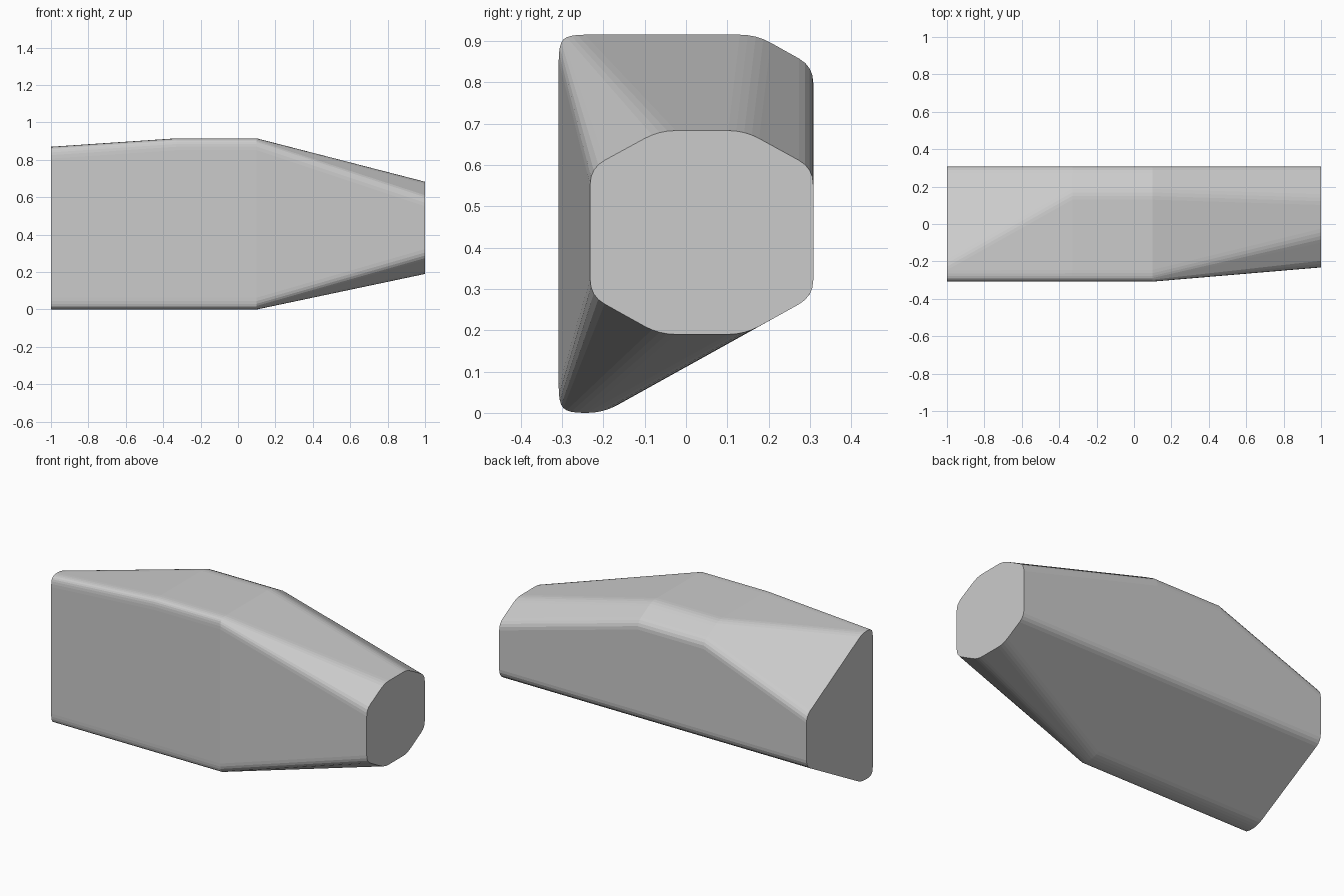
import bpy
import bmesh
from mathutils import Vector

cube = bpy.data.objects.get("Cube")
if cube:
    bpy.data.objects.remove(cube, do_unlink=True)

CUT = 0.04      # distance from a corner at which its rounding starts
STEPS = 4       # facets per rounded corner
HALF = 0.308    # half depth of the body

grey = bpy.data.materials.new("plain_grey")
grey.use_nodes = True
colour = (0.6, 0.6, 0.6, 1)
grey.diffuse_color = colour
grey.node_tree.nodes["Principled BSDF"].inputs["Base Color"].default_value = colour


def rounded(corners):
    """Round each corner of a closed (y, z) outline with a short curve."""
    pts = [Vector(c) for c in corners]
    out = []
    for i, p in enumerate(pts):
        ends = []
        for q in (pts[i - 1], pts[(i + 1) % len(pts)]):
            d = q - p
            ends.append(p + d.normalized() * min(CUT, d.length * 0.48))
        for s in range(STEPS + 1):
            t = s / STEPS
            out.append(ends[0] * (1 - t) ** 2 + p * 2 * t * (1 - t) + ends[1] * t * t)
    return out


def section(front, bottom, top, low, high):
    """Eight-cornered outline: low/high give the flat runs of bottom and top,
    front gives y and its lower and upper corner, top/bottom give z and back z."""
    y, z0, z1 = front
    return rounded([(y, z0), (low[0], bottom[0]), (low[1], bottom[0]), (HALF, bottom[1]),
                    (HALF, top[1]), (high[1], top[0]), (high[0], top[0]), (y, z1)])


base = dict(bottom=(0, 0.282), low=(-0.285, -0.2))
middle = section((-HALF, 0.023, 0.892), top=(0.915, 0.838), high=(-0.285, 0.17), **base)
tail = section((-HALF, 0.023, 0.847), top=(0.87, 0.582), high=(-0.285, -0.21), **base)
nose = section((-0.232, 0.283, 0.592), bottom=(0.19, 0.282), top=(0.683, 0.592),
               low=(-0.065, 0.142), high=(-0.065, 0.142))

# Tapered body lofted along x through the four sections
bm = bmesh.new()
rings = [[bm.verts.new((x, p.x, p.y)) for p in outline]
         for x, outline in ((-1, tail), (-0.33, middle), (0.1, middle), (1, nose))]
for a, b in zip(rings, rings[1:]):
    for i in range(len(a)):
        j = (i + 1) % len(a)
        bm.faces.new((a[i], a[j], b[j], b[i]))
bm.faces.new(rings[0])
bm.faces.new(rings[-1])
bmesh.ops.recalc_face_normals(bm, faces=bm.faces)

mesh = bpy.data.meshes.new("tapered_body")
bm.to_mesh(mesh)
bm.free()
mesh.materials.append(grey)
body = bpy.data.objects.new("tapered_body", mesh)
bpy.context.collection.objects.link(body)
